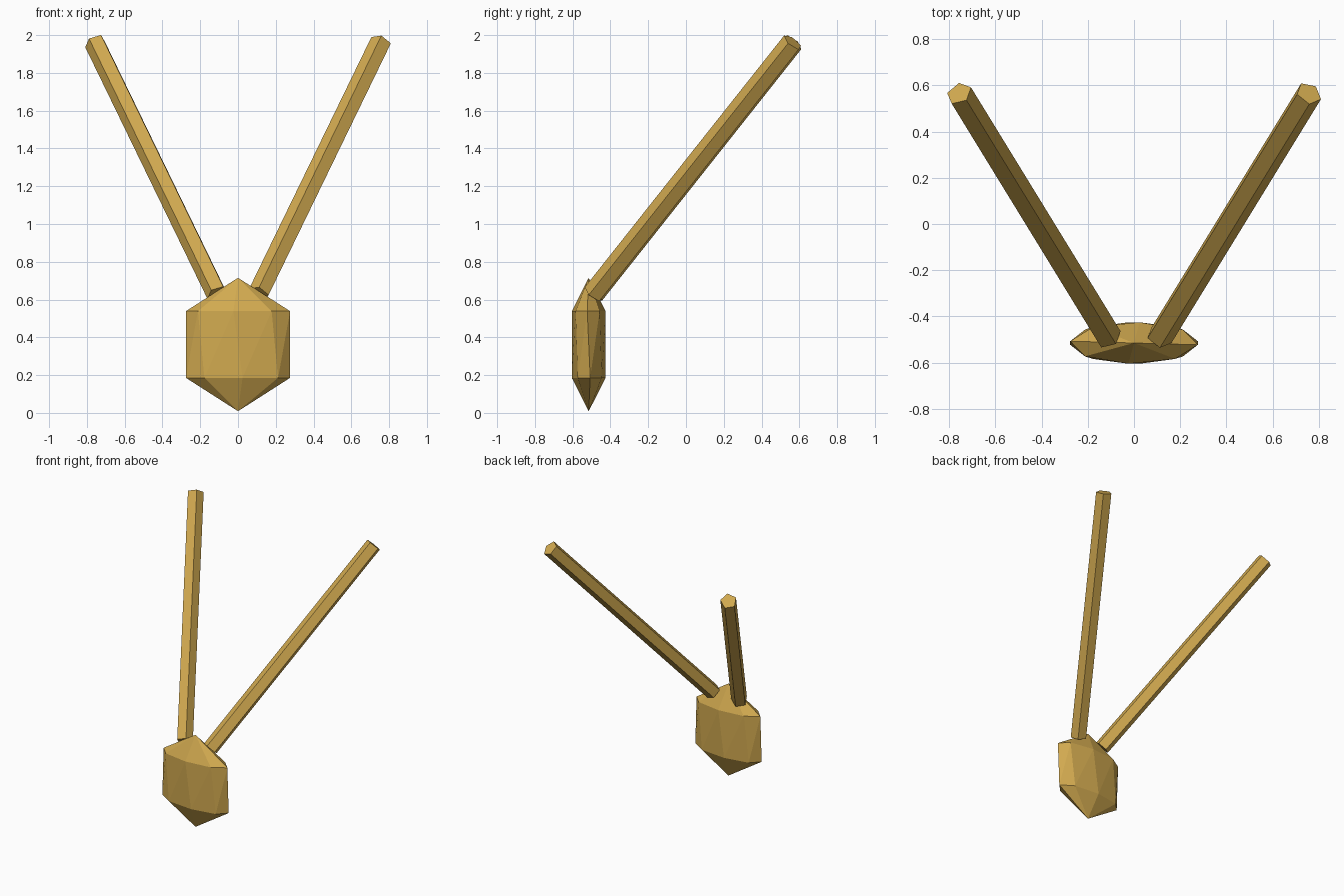
import bpy
import bmesh
from math import cos, sin, radians
from mathutils import Vector

cube = bpy.data.objects.get("Cube")
if cube:
    bpy.data.objects.remove(cube, do_unlink=True)

# One gold for every part
GOLD = (0.64, 0.40, 0.08, 1.0)
gold = bpy.data.materials.new("gold")
gold.use_nodes = True
gold.diffuse_color = GOLD
gold.node_tree.nodes["Principled BSDF"].inputs["Base Color"].default_value = GOLD


def finish(bm, name):
    bmesh.ops.recalc_face_normals(bm, faces=bm.faces)
    mesh = bpy.data.meshes.new(name)
    bm.to_mesh(mesh)
    bm.free()
    mesh.materials.append(gold)
    obj = bpy.data.objects.new(name, mesh)
    bpy.context.collection.objects.link(obj)
    return obj


def gem(name, center, width, depth, height, sides=8):
    """Flattened faceted bead: two poles and two slightly twisted rings."""
    bm = bmesh.new()
    for sign, twist in ((1, -5), (-1, 5)):
        bm.verts.new(center + Vector((0, 0, sign * height)))
        for i in range(sides):
            a = radians(twist + 360 * i / sides)
            bm.verts.new(center + Vector((width * cos(a), depth * sin(a),
                                          sign * height / 2)))
    bmesh.ops.convex_hull(bm, input=bm.verts)
    return finish(bm, name)


def rod(name, start, end, corner, radius=0.058, sides=5):
    """Straight five-sided bar with one edge turned towards corner."""
    start, end = Vector(start), Vector(end)
    axis = (end - start).normalized()
    u = Vector(corner)
    u = (u - axis * u.dot(axis)).normalized()
    v = axis.cross(u)
    bm = bmesh.new()
    rings = []
    for p in (start, end):
        ring = []
        for i in range(sides):
            a = radians(360 * i / sides)
            ring.append(bm.verts.new(p + radius * (u * cos(a) + v * sin(a))))
        bm.faces.new(ring)
        rings.append(ring)
    low, high = rings
    for i in range(sides):
        j = (i + 1) % sides
        bm.faces.new((low[i], low[j], high[j], high[i]))
    return finish(bm, name)


# Pendant body
gem("pendant", Vector((0, -0.515, 0.362)), 0.277, 0.09, 0.353)

# Two bars spreading up and back
rod("right_bar", (-0.11, -0.49, 0.63), (-0.757, 0.565, 1.962), (0, 0.05, -0.04))
rod("left_bar", (0.11, -0.49, 0.63), (0.757, 0.565, 1.962), (0.03, 0.03, -0.04))
